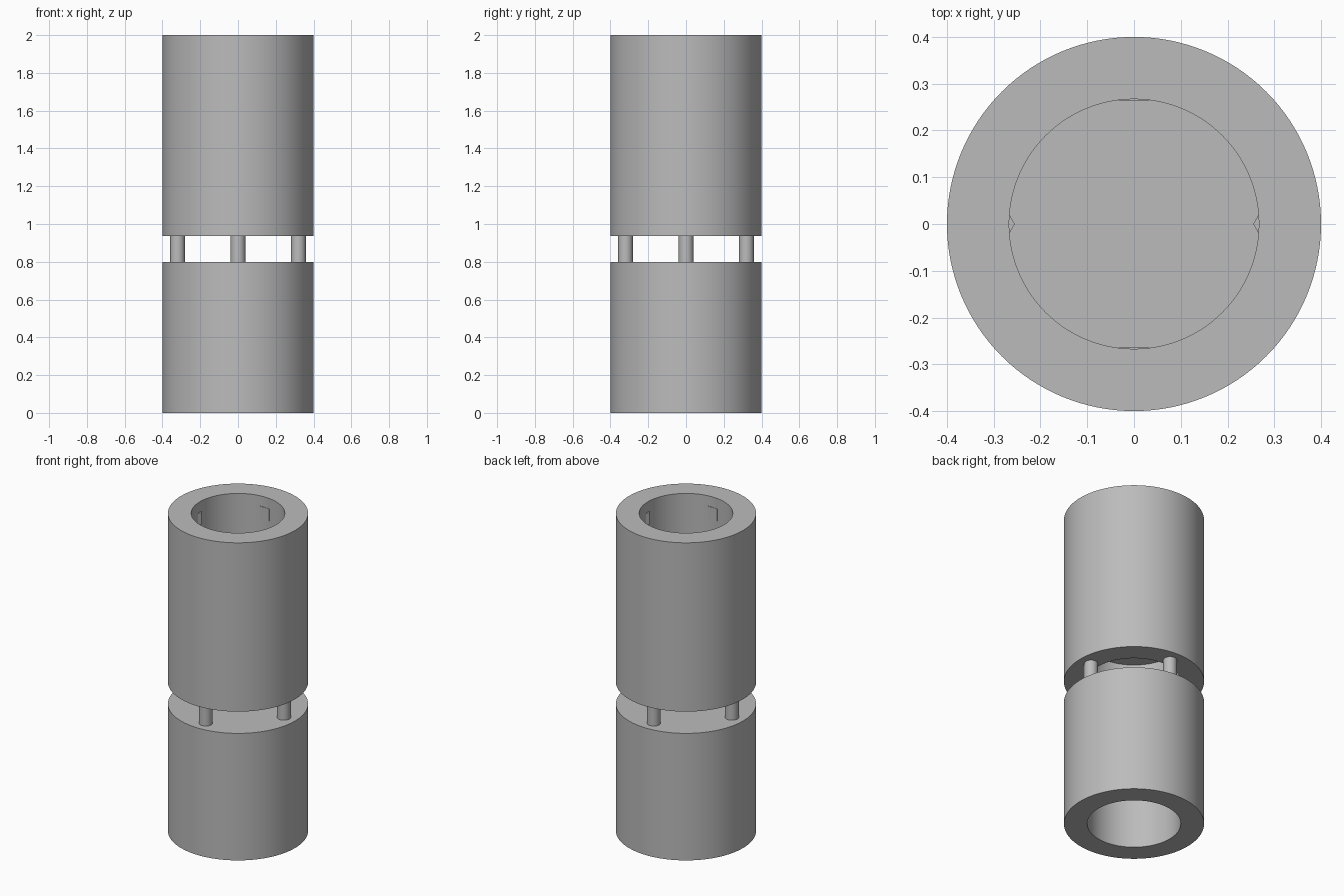
import bpy, math
from mathutils import Matrix
import bmesh

if "Cube" in bpy.data.objects:
    bpy.data.objects.remove(bpy.data.objects["Cube"])

SEG = 128
R_OUT, R_IN = 0.4, 0.267

grey = bpy.data.materials.new("plain grey")
grey.diffuse_color = (0.5, 0.5, 0.5, 1)
grey.use_nodes = True
grey.node_tree.nodes["Principled BSDF"].inputs["Base Color"].default_value = grey.diffuse_color


def finish(name, bm):
    bmesh.ops.remove_doubles(bm, verts=bm.verts, dist=1e-6)
    bmesh.ops.recalc_face_normals(bm, faces=bm.faces)
    mesh = bpy.data.meshes.new(name)
    bm.to_mesh(mesh)
    bm.free()
    obj = bpy.data.objects.new(name, mesh)
    bpy.context.collection.objects.link(obj)
    mesh.materials.append(grey)
    bpy.ops.object.select_all(action='DESELECT')
    obj.select_set(True)
    bpy.context.view_layer.objects.active = obj
    bpy.ops.object.shade_smooth_by_angle(angle=math.radians(30))
    return obj


def lathe(name, profile):
    """Revolve an (r, z) profile that starts and ends on the axis."""
    bm = bmesh.new()
    verts = [bm.verts.new((r, 0, z)) for r, z in profile]
    edges = [bm.edges.new(pair) for pair in zip(verts, verts[1:])]
    bmesh.ops.spin(bm, geom=verts + edges, axis=(0, 0, 1), cent=(0, 0, 0),
                   angle=math.tau, steps=SEG)
    return finish(name, bm)


def prism(name, sides, radius, x, y, z0, z1):
    bm = bmesh.new()
    bmesh.ops.create_cone(bm, cap_ends=True, segments=sides, radius1=radius,
                          radius2=radius, depth=z1 - z0,
                          matrix=Matrix.Translation((x, y, (z0 + z1) / 2)))
    # hexagons have a corner pointing along x
    if sides == 6:
        first = max(v.co.x - x for v in bm.verts)
        if first < radius * 0.99:
            bmesh.ops.rotate(bm, verts=bm.verts, cent=(x, y, 0),
                             matrix=Matrix.Rotation(math.pi / 6, 3, 'Z'))
    return finish(name, bm)


# lower cup: closed on top, bored from below
lathe("lower_sleeve", [(0, 0.8), (R_OUT, 0.8), (R_OUT, 0),
                       (R_IN, 0), (R_IN, 0.667), (0, 0.667)])

# upper sleeve: bored from both ends with a partition between
lathe("upper_sleeve", [(0, 1.333), (R_IN, 1.333), (R_IN, 2), (R_OUT, 2),
                       (R_OUT, 0.937), (R_IN, 0.937), (R_IN, 1.2), (0, 1.2)])

# four connecting pins, and hexagonal nuts peeking through the bore wall
for i in range(4):
    a = i * math.pi / 2
    x, y = 0.32 * math.cos(a), 0.32 * math.sin(a)
    prism(f"pin_{i + 1}", 32, 0.039, x, y, 0.78, 0.96)
    prism(f"hex_nut_{i + 1}", 6, 0.065, x, y, 1.86, 1.935)
